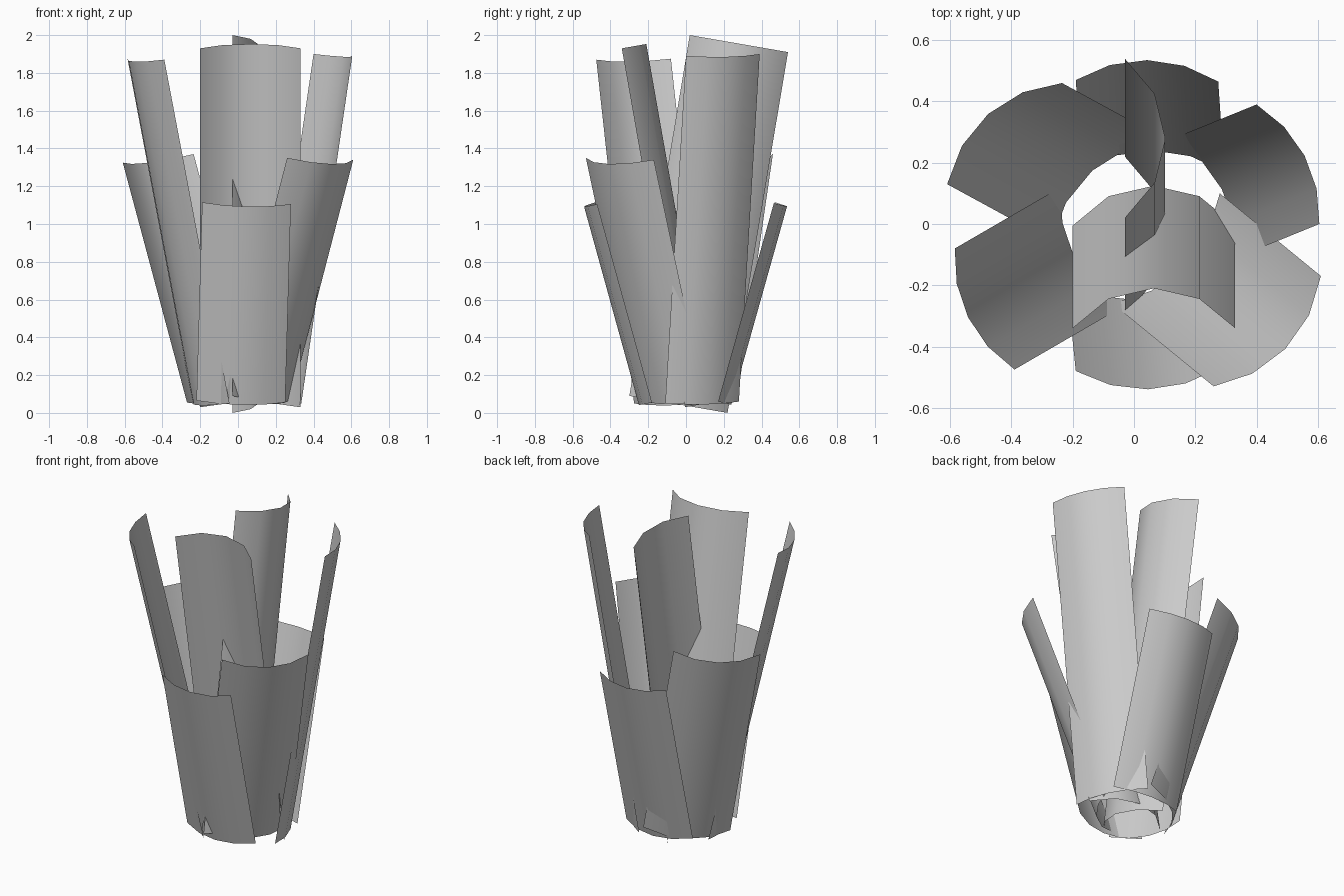
import bpy
from math import sin, cos, asin
from mathutils import Vector

if "Cube" in bpy.data.objects:
    bpy.data.objects.remove(bpy.data.objects["Cube"])


def curved_sheet(name, a, b, shift, sag, hint, steps=4):
    """Arc-section sheet: top corners a and b, swept by shift to the bottom edge."""
    a, b, shift = Vector(a), Vector(b), Vector(shift)
    chord = b - a
    out = chord.cross(shift).normalized()
    if out.dot(Vector(hint)) < 0:
        out = -out
    half = chord.length / 2
    radius = (half * half + sag * sag) / (2 * sag)
    ang = asin(half / radius)
    mid, along = (a + b) / 2, chord.normalized()
    top = []
    for i in range(steps + 1):
        t = ang * (2 * i / steps - 1)
        top.append(mid + along * radius * sin(t)
                   + out * radius * (cos(t) - cos(ang)))
    verts = top + [p + shift for p in top]
    n = steps + 1
    faces = [(i, i + 1, i + 1 + n, i + n) for i in range(steps)]
    if (verts[1] - verts[0]).cross(shift).dot(out) < 0:
        faces = [f[::-1] for f in faces]
    mesh = bpy.data.meshes.new(name)
    mesh.from_pydata(verts, [], faces)
    for p in mesh.polygons:
        p.use_smooth = True
    bpy.context.collection.objects.link(bpy.data.objects.new(name, mesh))


# short outer sheets at front and back
curved_sheet("front_short_sheet", (-0.19, -0.48, 1.115), (0.28, -0.47, 1.105),
             (-0.03, 0.29, -1.05), 0.067, (0, -1, 0))
curved_sheet("back_short_sheet", (-0.19, 0.47, 1.115), (0.275, 0.465, 1.11),
             (0.02, -0.295, -1.05), 0.07, (0, 1, 0))

# medium diagonal sheets
curved_sheet("right_medium_sheet", (0.61, -0.17, 1.34), (0.26, -0.53, 1.35),
             (-0.33, 0.27, -1.27), 0.087, (1, -1, 0))
curved_sheet("left_medium_sheet", (-0.61, 0.13, 1.325), (-0.235, 0.46, 1.37),
             (0.34, -0.185, -1.27), 0.087, (-1, 1, 0))

# tall side sheets
curved_sheet("right_tall_sheet", (0.40, 0.39, 1.9), (0.605, 0.0, 1.89),
             (-0.27, -0.11, -1.84), 0.062, (1, 0.5, 0))
curved_sheet("left_tall_sheet", (-0.585, -0.08, 1.875), (-0.39, -0.475, 1.87),
             (0.345, 0.20, -1.82), 0.062, (-1, -0.5, 0))

# tall crossing sheets in the middle
curved_sheet("inner_tall_sheet", (-0.2, -0.34, 1.93), (0.33, -0.34, 1.93),
             (0, 0.335, -1.9), 0.132, (0, 1, 0))
curved_sheet("inner_cross_sheet", (-0.03, 0.02, 2.0), (-0.03, 0.54, 1.91),
             (0, -0.32, -1.91), 0.132, (1, 0, 0))
